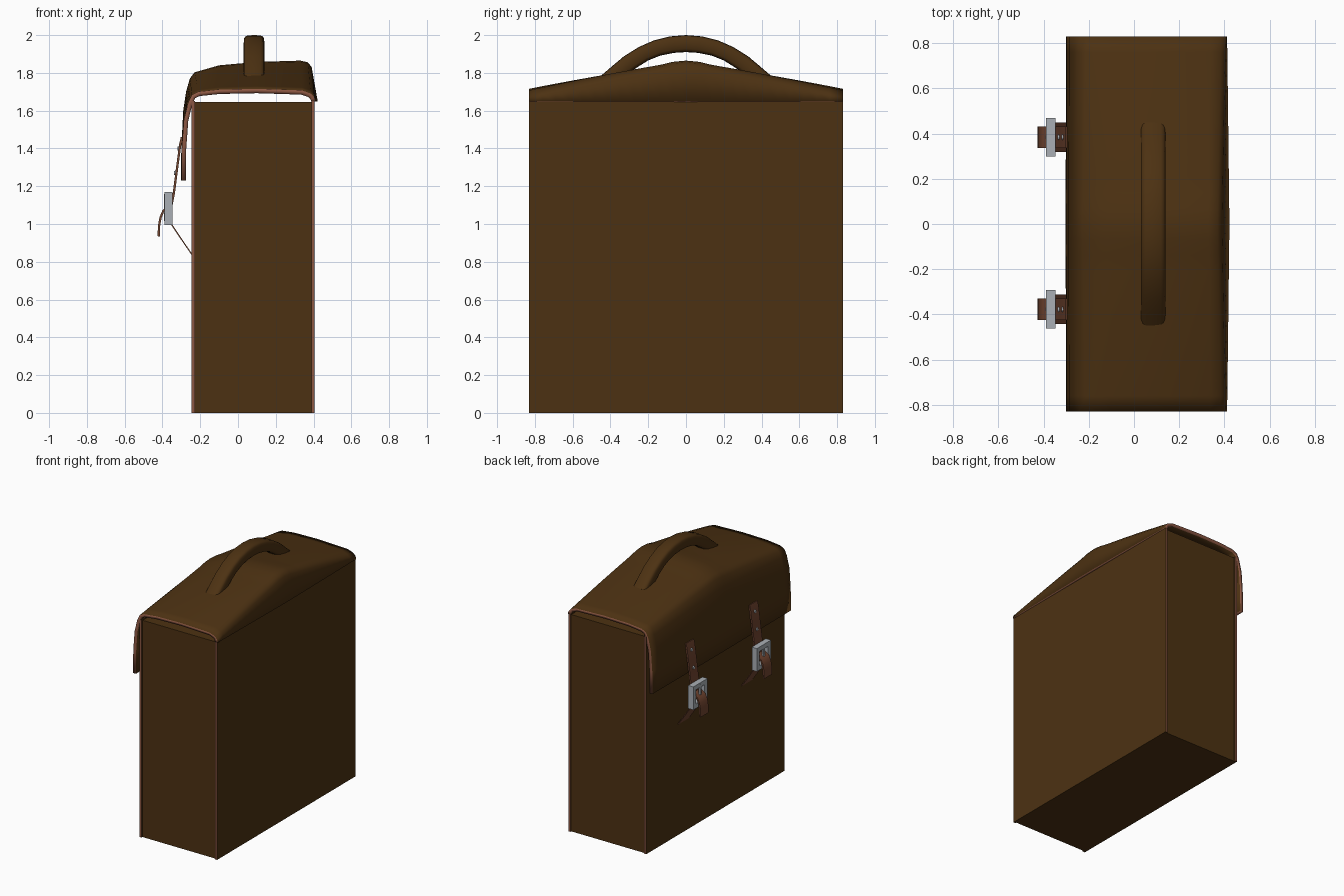
import bpy, bmesh, math
from mathutils import Vector

if "Cube" in bpy.data.objects:
    bpy.data.objects.remove(bpy.data.objects["Cube"])

def mat(name, c):
    m = bpy.data.materials.new(name)
    m.diffuse_color = (*c, 1)
    m.use_nodes = True
    m.node_tree.nodes["Principled BSDF"].inputs["Base Color"].default_value = m.diffuse_color
    return m

LEATHER = mat("brown leather", (0.073, 0.031, 0.006))
EDGE = mat("cut leather edge", (0.26, 0.095, 0.055))
STRAP = mat("strap leather", (0.17, 0.06, 0.03))
METAL = mat("buckle metal", (0.40, 0.43, 0.46))

def make(name, bm, mats, smooth=None):
    bmesh.ops.recalc_face_normals(bm, faces=bm.faces[:])
    me = bpy.data.meshes.new(name)
    bm.to_mesh(me)
    bm.free()
    ob = bpy.data.objects.new(name, me)
    bpy.context.collection.objects.link(ob)
    for m in mats:
        me.materials.append(m)
    if smooth:
        bpy.ops.object.select_all(action='DESELECT')
        ob.select_set(True)
        bpy.context.view_layer.objects.active = ob
        bpy.ops.object.shade_smooth_by_angle(angle=math.radians(smooth))
    return ob

def add_box(bm, lo, hi):
    vs = bmesh.ops.create_cube(bm, size=1)['verts']
    for v in vs:
        v.co = Vector([(a + b) / 2 + c * (b - a) for a, b, c in zip(lo, hi, v.co)])

def box(name, lo, hi, mats, ends=False):
    bm = bmesh.new()
    add_box(bm, lo, hi)
    bm.normal_update()
    if ends:                                  # cut edge shows on the y ends
        for f in bm.faces:
            f.material_index = int(abs(f.normal.y) > 0.5)
    return make(name, bm, mats)

def loft(name, rings, mats, closed, smooth):
    bm = bmesh.new()
    vr = [[bm.verts.new(p) for p in r] for r in rings]
    n = len(rings[0])
    for a, b in zip(vr, vr[1:]):
        for i in range(n if closed else n - 1):
            j = (i + 1) % n
            bm.faces.new((a[i], a[j], b[j], b[i]))
    if closed:
        bm.faces.new(vr[0])
        bm.faces.new(vr[-1][::-1])
    return make(name, bm, mats, smooth)

# body: gusset box between two wall panels with visible cut edges
box("body", (-0.23, -0.82, 0), (0.392, 0.82, 1.645), [LEATHER])
box("flap_side_panel", (-0.247, -0.83, 0), (-0.227, 0.83, 1.65), [LEATHER, EDGE], True)
box("back_panel", (0.39, -0.83, 0), (0.406, 0.83, 1.65), [LEATHER, EDGE], True)

# lid: sheet lofted from end profile to crowned middle profile
END = [(-.30, 1.23), (-.298, 1.4), (-.287, 1.55), (-.265, 1.64), (-.245, 1.682), (-.21, 1.70),
       (-.1, 1.712), (.1, 1.716), (.34, 1.708), (.385, 1.692), (.405, 1.672), (.412, 1.65)]
MID = [(-.303, 1.23), (-.30, 1.4), (-.29, 1.6), (-.275, 1.70), (-.255, 1.77), (-.23, 1.803),
       (-.1, 1.84), (.1, 1.858), (.33, 1.865), (.37, 1.856), (.39, 1.83), (.422, 1.65)]
rings = []
for k in range(-12, 13):
    u = abs(k) / 12
    t = 1 - (0.85 * u + 0.15 * u * u if u > 0.1 else 0.5 * u)
    rings.append([(a[0] + (b[0] - a[0]) * t, 0.83 * k / 12, a[1] + (b[1] - a[1]) * t)
                  for a, b in zip(END, MID)])
lid = loft("lid_flap", rings, [LEATHER, EDGE], False, 40)
# make sure the sheet faces outward so it thickens inward
if lid.data.polygons[len(lid.data.polygons) // 2].normal.z < 0 or \
        sum(p.normal.z for p in lid.data.polygons) < 0:
    lid.data.flip_normals()
sol = lid.modifiers.new("thickness", 'SOLIDIFY')
sol.thickness = 0.024
sol.offset = -1
sol.material_offset_rim = 1

# carry handle: rounded section swept along an arch
OUT = [(.45, 1.785), (.4, 1.828), (.33, 1.887), (.25, 1.937), (.17, 1.972), (.085, 1.993), (0, 2.0)]
INN = [(.385, 1.735), (.33, 1.775), (.27, 1.822), (.2, 1.866), (.135, 1.892), (.065, 1.906), (0, 1.91)]
pairs = list(zip(OUT, INN))
pairs = [((-o[0], o[1]), (-i[0], i[1])) for o, i in pairs] + pairs[-2::-1]
rings = []
for o, i in pairs:
    o, i = Vector(o), Vector(i)
    c, h = (o + i) / 2, (o - i) / 2
    ring = []
    for s in range(16):
        a = math.tau * s / 16
        ca, sa = math.cos(a), math.sin(a)
        px = math.copysign(abs(ca) ** 0.5, ca)
        q = c + h * math.copysign(abs(sa) ** 0.5, sa)
        ring.append((0.085 + 0.055 * px, q.x, q.y))
    rings.append(ring)
loft("handle", rings, [LEATHER], True, 50)

# straps: ribbon following an xz path
def ribbon(name, pts, y, w, th):
    rings = []
    for k, p in enumerate(pts):
        a, b = Vector(pts[max(k - 1, 0)]), Vector(pts[min(k + 1, len(pts) - 1)])
        d = (b - a).normalized()
        n = Vector((-d.y, d.x)) * th / 2
        p = Vector(p)
        q, r = p + n, p - n
        rings.append([(q.x, y - w / 2, q.y), (q.x, y + w / 2, q.y),
                      (r.x, y + w / 2, r.y), (r.x, y - w / 2, r.y)])
    return loft(name, rings, [STRAP], True, 35)

for side, y in (("left", -0.378), ("right", 0.384)):
    ribbon("upper_strap_" + side, [(-.297, 1.46), (-.306, 1.42), (-.322, 1.30), (-.34, 1.16), (-.352, 1.10),
            (-.372, 1.085), (-.395, 1.07), (-.41, 1.035), (-.418, .99), (-.42, .935)], y, 0.095, 0.012)
    ribbon("lower_strap_" + side, [(-.366, 1.02), (-.35, .995), (-.30, .92), (-.245, .84)], y, 0.13, 0.006)
    # buckle frame and prong
    bm = bmesh.new()
    x0, x1, z0, z1, b = -0.39, -0.347, 0.995, 1.17, 0.034
    for s in (-1, 1):
        ya, yb = sorted((y + s * 0.085, y + s * (0.085 - b)))
        add_box(bm, (x0, ya, z0), (x1, yb, z1))
    add_box(bm, (x0, y - .085 + b, z0), (x1, y + .085 - b, z0 + b))
    add_box(bm, (x0, y - .085 + b, z1 - b), (x1, y + .085 - b, z1))
    add_box(bm, (-.392, y - .008, z0 + .02), (-.378, y + .008, z1 - .01))
    make("buckle_" + side, bm, [METAL])
    # rivets
    bm = bmesh.new()
    for z, x in ((1.40, -.315), (1.27, -.332)):
        vs = bmesh.ops.create_cone(bm, cap_ends=True, segments=12, radius1=.014, radius2=.01, depth=.012)['verts']
        for v in vs:
            v.co = Vector((x - v.co.z, y + v.co.y, z + v.co.x))
    make("rivets_" + side, bm, [METAL])
